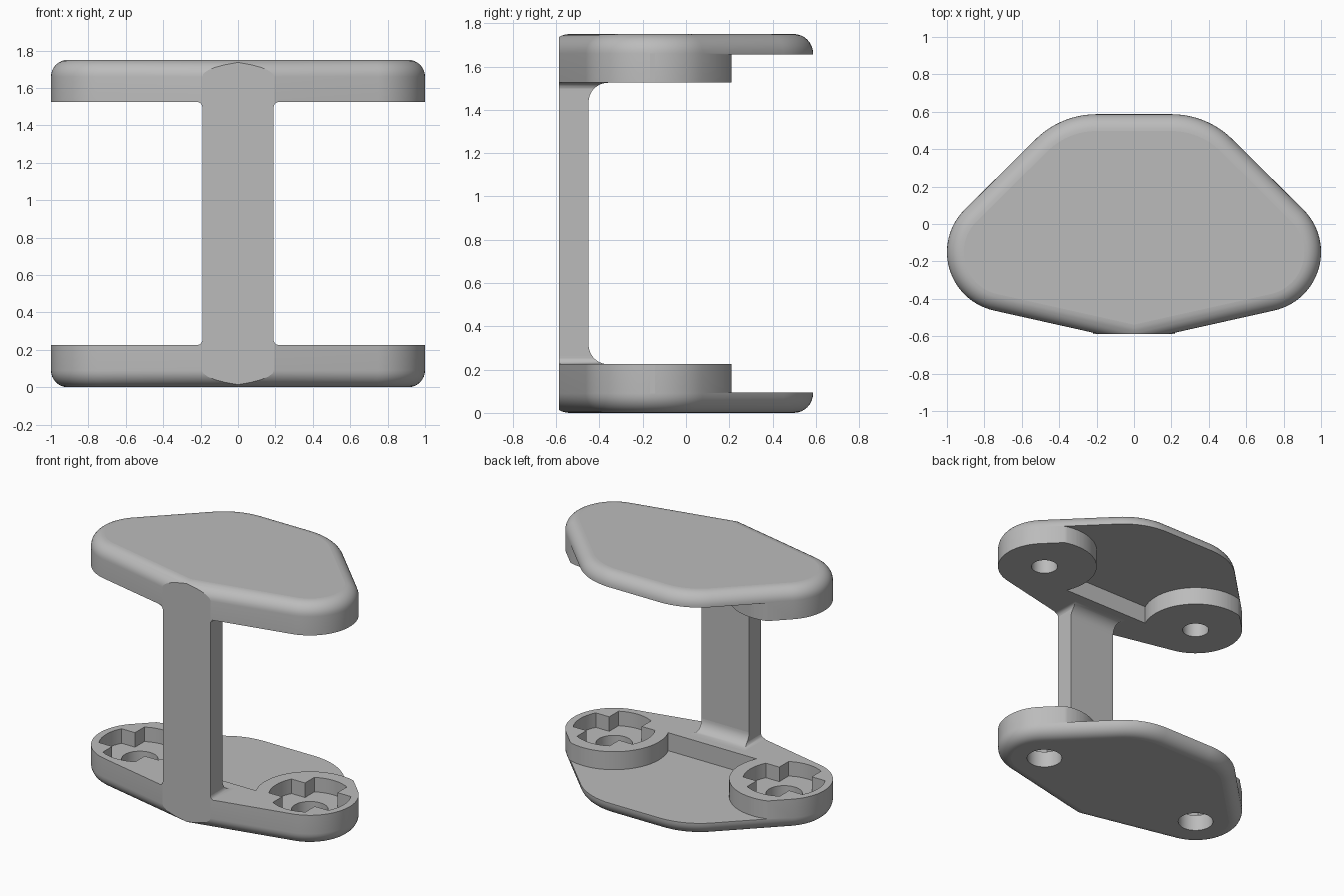
import bpy, bmesh
from math import sin, cos, radians, sqrt, atan2, degrees

if "Cube" in bpy.data.objects:
    bpy.data.objects.remove(bpy.data.objects["Cube"], do_unlink=True)

HEIGHT = 1.75          # overall height
THICK, THIN = 0.225, 0.095   # plate at the bosses / at the back
FRONT = -0.587         # flush front plane
BX, BY, BR = 0.68, -0.15, 0.32   # boss centre and outline corner radius
WALL = -0.30           # step between the bosses
ROUND = 0.09           # edge rounding

grey = bpy.data.materials.new("plain grey")
grey.use_nodes = True
grey.diffuse_color = (0.5, 0.5, 0.5, 1)
grey.node_tree.nodes["Principled BSDF"].inputs["Base Color"].default_value = (0.5, 0.5, 0.5, 1)


def arc(cx, cy, r, a0, a1, n):
    angles = [radians(a0 + (a1 - a0) * i / n) for i in range(n + 1)]
    return [(cx + r * cos(a), cy + r * sin(a)) for a in angles]


def mirrored(half):
    """Close a right-hand half outline with its mirror image."""
    return half + [(-x, y) for x, y in reversed(half) if abs(x) > 1e-5]


def outline(inset):
    """Plate outline: front point, side arcs and back arcs, offset inwards."""
    nx, ny = sin(radians(12.6)), cos(radians(12.6))
    apex = BY - (BR + BX * nx) / ny
    back_r = 0.464
    half = [(0, apex + inset / ny)]
    half += arc(BX, BY, BR - inset, -77.4, 45, 28)
    half += arc(0.2, 0.587 - back_r, back_r - inset, 45, 90, 12)
    return mirrored(half)


def loft(name, rings, flip=False):
    """Skin a stack of (outline, z) rings and cap both ends."""
    bm = bmesh.new()
    loops = [[bm.verts.new((x, y, HEIGHT - z if flip else z)) for x, y in pts]
             for pts, z in rings]
    for low, high in zip(loops, loops[1:]):
        n = len(low)
        for i in range(n):
            j = (i + 1) % n
            bm.faces.new((low[i], low[j], high[j], high[i]))
    bm.faces.new(loops[0])
    bm.faces.new(loops[-1])
    bmesh.ops.recalc_face_normals(bm, faces=bm.faces)
    mesh = bpy.data.meshes.new(name)
    bm.to_mesh(mesh)
    bm.free()
    mesh.materials.append(grey)
    obj = bpy.data.objects.new(name, mesh)
    bpy.context.collection.objects.link(obj)
    return obj


def select(obj):
    bpy.ops.object.select_all(action='DESELECT')
    obj.select_set(True)
    bpy.context.view_layer.objects.active = obj


def cut(obj, cutter):
    mod = obj.modifiers.new("cut", 'BOOLEAN')
    mod.operation, mod.solver, mod.object = 'DIFFERENCE', 'EXACT', cutter
    select(obj)
    bpy.ops.object.modifier_apply(modifier=mod.name)
    bpy.data.objects.remove(cutter, do_unlink=True)


def smooth(obj):
    select(obj)
    bpy.ops.object.shade_smooth_by_angle(angle=radians(30))
    for face in obj.data.polygons:
        if max(abs(c) for c in face.normal) > 0.9995:
            face.use_smooth = False


def socket_outline(cx):
    """Round pocket with four square corners pointing inwards."""
    r, a = 0.27, 0.13
    edge = degrees(atan2(a, sqrt(r * r - a * a)))
    pts = []
    for q in range(4):
        pts += arc(cx, BY, r, 90 * q - edge, 90 * q + edge, 10)
        k = radians(90 * q + 45)
        pts.append((cx + a * sqrt(2) * cos(k), BY + a * sqrt(2) * sin(k)))
    return pts


def plate(name, flip):
    # Rounded outer edge, then a straight wall
    steps = 8
    rings = []
    for i in range(steps + 1):
        t = radians(90 * i / steps)
        rings.append((outline(ROUND * (1 - sin(t))), ROUND * (1 - cos(t))))
    rings.append((outline(0), THICK))
    body = loft(name, rings, flip)

    # Flush front
    front = [(-1, -1), (1, -1), (1, FRONT), (-1, FRONT)]
    cut(body, loft("front_cutter", [(front, -1), (front, 1)], flip))

    # Recess behind the wall and around the bosses
    r = BR + 0.04
    wall_angle = 180 + degrees(atan2(BY - WALL, sqrt(r * r - (WALL - BY) ** 2)))
    recess = mirrored(arc(BX, BY, r, wall_angle, 60, 36) + [(1.2, 0.5), (1.2, 0.9)])
    cut(body, loft("recess_cutter", [(recess, THIN), (recess, 1)], flip))

    # Screw holes: blind in the upper plate, through with a socket in the lower
    for side in (-1, 1):
        cx = side * BX
        radius, start = (0.09, 0.075) if flip else (0.12, -0.5)
        hole = arc(cx, BY, radius, 0, 350, 35)
        cut(body, loft("hole_cutter", [(hole, start), (hole, 1)], flip))
        if not flip:
            socket = socket_outline(cx)
            cut(body, loft("socket_cutter", [(socket, 0.12), (socket, 1)]))
    smooth(body)


plate("lower_plate", False)
plate("upper_plate", True)


# Post with concave fillets where it meets the plates
def post_section(t):
    def flare(r):
        return r - sqrt(max(0, r * r - (r - t) ** 2)) if t < r else 0
    w, back = 0.19 + flare(0.03), -0.45 + flare(0.09)
    return [(-w, FRONT), (w, FRONT), (w, back), (-w, back)]


heights = [0.09 * (1 - cos(radians(9 * i))) for i in range(11)]
lower = [(post_section(t), THICK + t) for t in heights]
upper = [(pts, HEIGHT - z) for pts, z in reversed(lower)]
smooth(loft("post", lower + upper))
